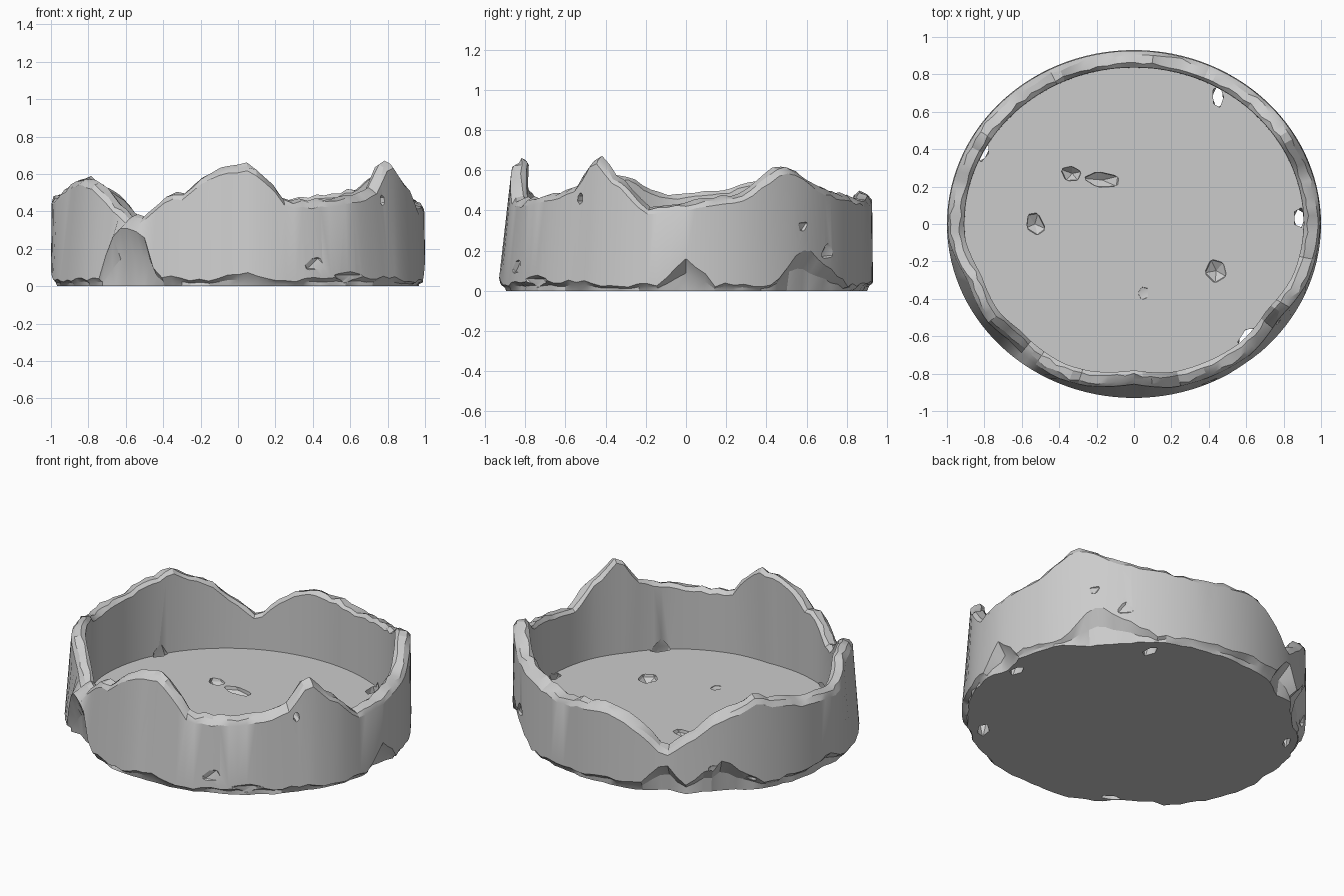
import bpy, bmesh, math, random
from mathutils import Matrix, Vector

if "Cube" in bpy.data.objects:
    bpy.data.objects.remove(bpy.data.objects["Cube"])
random.seed(4)

# Height of the broken rim by angle (degrees from +x)
RIM = [(0, .42), (14, .45), (22, .50), (31, .61), (37, .60), (45, .52), (55, .47), (75, .44),
       (95, .48), (105, .41), (116, .26), (122, .33), (133, .47), (147, .56), (165, .49),
       (180, .46), (190, .47), (198, .53), (207, .57), (216, .54), (224, .43), (231, .36),
       (237, .35), (241, .40), (246, .47), (253, .49), (258, .57), (263, .61), (273, .64),
       (277, .61), (281, .53), (286, .44), (300, .44), (314, .47), (322, .52), (326, .63),
       (331, .65), (335, .56), (341, .51), (346, .41), (353, .40), (360, .42)]
# Height of the broken-away skirt by angle
CHIP = [(0, .17), (9, .03), (28, .03), (38, .22), (46, .15), (60, .03), (90, .05), (108, .06),
        (116, .20), (123, .08), (136, .22), (150, .05), (180, .10), (190, .03), (222, .04),
        (229, .31), (239, .30), (244, .05), (262, .03), (272, .07), (280, .03), (300, .04),
        (325, .05), (340, .02), (351, .03), (360, .17)]
# How far the top leans inward by angle
LEAN = [(0, 0), (185, 0), (200, .05), (215, .03), (225, .05), (245, .02), (255, .03),
        (270, .07), (283, .03), (310, .02), (325, .05), (340, .01), (360, 0)]
FLOOR, N = .08, 120


def sample(table, a):
    for (a0, v0), (a1, v1) in zip(table, table[1:]):
        if a0 <= a <= a1:
            return v0 + (v1 - v0) * (a - a0) / (a1 - a0)


def rnd(s):
    return random.uniform(-s, s)


# Ruined round wall with floor: one closed revolved shell
bm = bmesh.new()
rings = []
for i in range(N):
    a = 360 * i / N
    c, s = math.cos(math.radians(a)), math.sin(math.radians(a))
    top = sample(RIM, a) + rnd(.008)
    chip = max(.012, sample(CHIP, a) + rnd(.012))
    lean = sample(LEAN, a)
    bite = min(.075, .012 + chip * .4)

    def pt(inset, z):
        return bm.verts.new(((1 - inset) * c, (.93 - inset) * s, z))
    rings.append([
        pt(bite + rnd(.006), 0),
        pt(bite * .8 + rnd(.012), chip * .55),
        pt(0, chip),
        pt(lean + .004, top - .02),
        pt(lean + .025 + rnd(.012), top + .006 + rnd(.008)),
        pt(lean * .8 + .07 + rnd(.008), top + .02 + rnd(.006)),
        pt(lean * .8 + .092, top),
        pt(.094 + lean * .4, FLOOR)])
low, high = bm.verts.new((0, 0, 0)), bm.verts.new((0, 0, FLOOR))
for i in range(N):
    p, q = rings[i], rings[(i + 1) % N]
    for k in range(len(p) - 1):
        bm.faces.new((p[k], q[k], q[k + 1], p[k + 1]))
    bm.faces.new((low, q[0], p[0]))
    bm.faces.new((high, p[-1], q[-1]))
bmesh.ops.recalc_face_normals(bm, faces=bm.faces)
mesh = bpy.data.meshes.new("ruined_round_wall")
bm.to_mesh(mesh)
bm.free()
wall = bpy.data.objects.new("ruined_round_wall", mesh)
bpy.context.collection.objects.link(wall)

# Jagged rock-shaped cutters: location, size, turn about z
HOLES = [
    # gaps through the floor at the foot of the wall
    ((.45, .68, .04), (.035, .07, .12), 0), ((.885, .03, .03), (.035, .06, .10), 0),
    ((.60, -.61, .04), (.04, .08, .12), -30), ((-.44, -.73, .04), (.07, .025, .12), -25),
    ((-.80, .385, .04), (.025, .06, .12), -25),
    # craters in the floor
    ((.44, -.25, .09), (.065, .075, .06), 10), ((-.53, 0, .09), (.05, .08, .06), 25),
    ((-.33, .27, .09), (.06, .05, .06), -20), ((-.17, .235, .09), (.10, .045, .06), -5),
    ((.05, -.37, .085), (.035, .045, .02), 0),
    # hollows and holes in the wall
    ((.27, -.93, .21), (.11, .05, .025), 10), ((.42, -.89, .12), (.11, .07, .06), 22),
    ((.60, -.76, .04), (.13, .05, .05), 37), ((.79, -.54, .46), (.12, .02, .03), -35),
    ((.80, .60, .32), (.05, .05, .04), 40), ((-.70, .70, .14), (.10, .05, .10), 45),
    ((-.80, .54, .07), (.07, .04, .04), 55), ((.66, .73, .20), (.07, .05, .06), -45)]
bm = bmesh.new()
for loc, size, turn in HOLES:
    m = (Matrix.Translation(loc) @ Matrix.Rotation(math.radians(turn), 4, 'Z')
         @ Matrix.Diagonal(Vector(size).to_4d()))
    rock = bmesh.ops.create_icosphere(bm, subdivisions=1, radius=1)["verts"]
    for v in rock:
        v.co = m @ (v.co * random.uniform(.8, 1.15))
cut_mesh = bpy.data.meshes.new("hole_cutter")
bm.to_mesh(cut_mesh)
bm.free()
cutter = bpy.data.objects.new("hole_cutter", cut_mesh)
bpy.context.collection.objects.link(cutter)
cutter.hide_render = True

# Carve the damage, then keep edges crisp
mod = wall.modifiers.new("damage", 'BOOLEAN')
mod.operation = 'DIFFERENCE'
mod.solver = 'EXACT'
mod.use_self = True
mod.object = cutter
bpy.context.view_layer.objects.active = wall
wall.select_set(True)
bpy.ops.object.modifier_apply(modifier=mod.name)
bpy.data.objects.remove(cutter)
bpy.ops.object.shade_smooth_by_angle(angle=math.radians(25))
